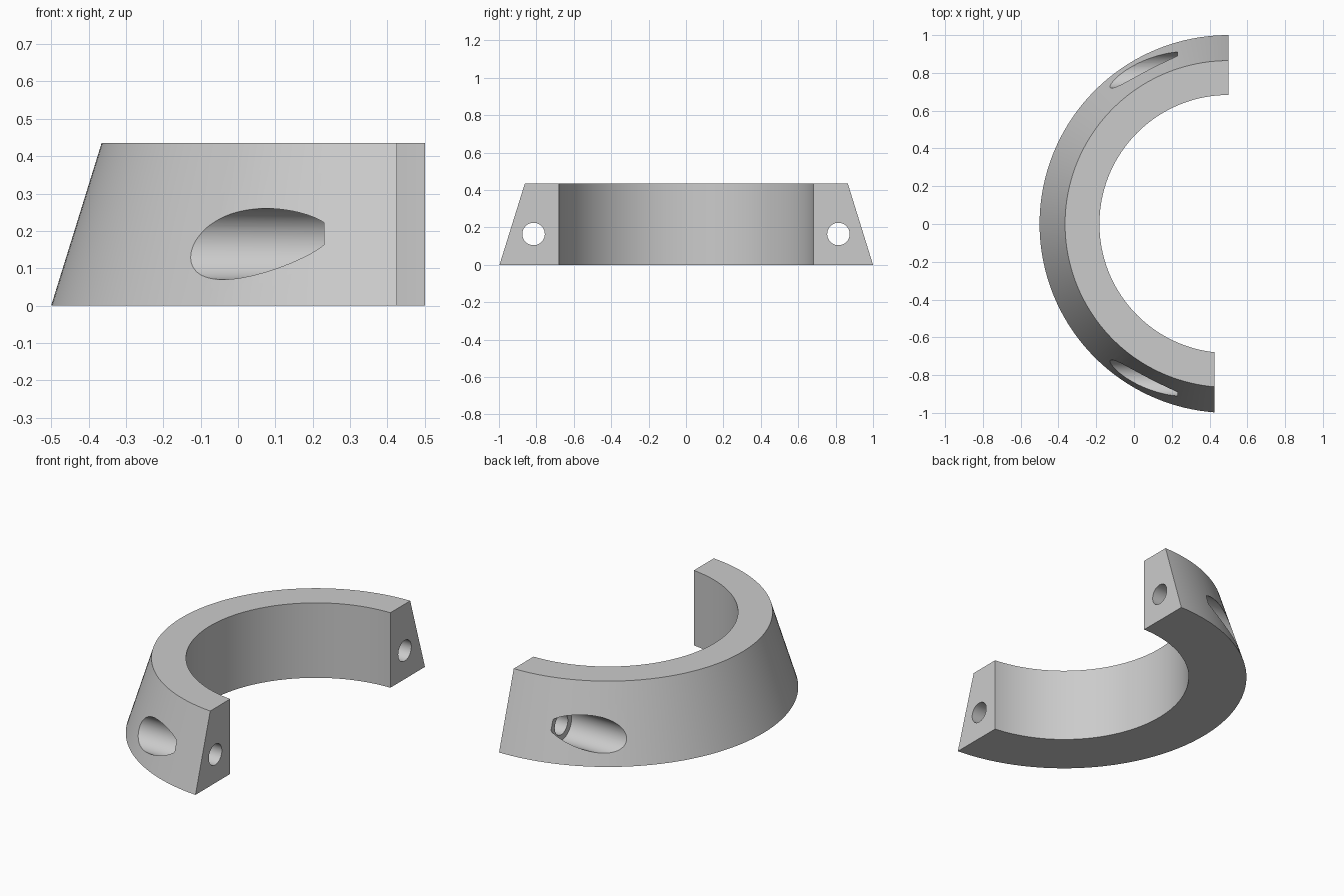
import bpy
import bmesh
import math
from mathutils import Matrix, Vector

cube = bpy.data.objects.get("Cube")
if cube:
    bpy.data.objects.remove(cube, do_unlink=True)

AXIS_X = 0.5                    # ring axis
HEIGHT = 0.435
R_IN, R_BASE, R_TOP = 0.683, 1.0, 0.865
HOLE_Y, HOLE_Z = 0.815, 0.165

grey = bpy.data.materials.new("plain_grey")
grey.use_nodes = True
grey.diffuse_color = (0.6, 0.6, 0.6, 1)
grey.node_tree.nodes["Principled BSDF"].inputs["Base Color"].default_value = (0.6, 0.6, 0.6, 1)


def add_object(name, bm):
    bmesh.ops.recalc_face_normals(bm, faces=bm.faces)
    mesh = bpy.data.meshes.new(name)
    bm.to_mesh(mesh)
    bm.free()
    obj = bpy.data.objects.new(name, mesh)
    bpy.context.collection.objects.link(obj)
    mesh.materials.append(grey)
    return obj


def box(name, low, high):
    bm = bmesh.new()
    low, high = Vector(low), Vector(high)
    bmesh.ops.create_cube(bm, size=1, matrix=Matrix.Translation((low + high) / 2)
                          @ Matrix.Diagonal((high - low).to_4d()))
    return add_object(name, bm)


def bore(name, radius, x0, x1, y):
    bm = bmesh.new()
    place = Matrix.Translation(((x0 + x1) / 2, y, HOLE_Z)) @ Matrix.Rotation(math.pi / 2, 4, "Y")
    bmesh.ops.create_cone(bm, cap_ends=True, segments=64, radius1=radius,
                          radius2=radius, depth=x1 - x0, matrix=place)
    return add_object(name, bm)


# Tapered ring: revolve the wall section around the vertical axis
bm = bmesh.new()
section = [(R_IN, 0), (R_BASE, 0), (R_TOP, HEIGHT), (R_IN, HEIGHT)]
verts = [bm.verts.new((AXIS_X - r, 0, z)) for r, z in section]
edges = [bm.edges.new((verts[i], verts[(i + 1) % 4])) for i in range(4)]
bmesh.ops.spin(bm, geom=verts + edges, cent=(AXIS_X, 0, 0), axis=(0, 0, 1),
               angle=math.tau, steps=160, use_merge=True)
bmesh.ops.remove_doubles(bm, verts=bm.verts, dist=1e-5)
ring = add_object("half_ring_clamp", bm)

# Cutters: the open side, then a counterbored bolt hole in each arm
cutters = [box("back_end_cutter", (0.5, -0.1, -1), (3, 2, 1)),
           box("front_end_cutter", (0.425, -2, -1), (3, 0, 1))]
for side, y in (("back", HOLE_Y), ("front", -HOLE_Y)):
    cutters.append(bore(side + "_counterbore_cutter", 0.095, -0.8, 0.23, y))
    cutters.append(bore(side + "_bolt_hole_cutter", 0.06, 0.1, 0.8, y))

bpy.context.view_layer.objects.active = ring
for cutter in cutters:
    cutter.hide_render = True
    mod = ring.modifiers.new(cutter.name, "BOOLEAN")
    mod.operation = "DIFFERENCE"
    mod.solver = "EXACT"
    mod.object = cutter
    bpy.ops.object.modifier_apply(modifier=mod.name)
    bpy.data.objects.remove(cutter, do_unlink=True)

# Smooth curved walls, crisp edges
bpy.ops.object.select_all(action="DESELECT")
ring.select_set(True)
bpy.ops.object.shade_smooth_by_angle(angle=math.radians(25))
